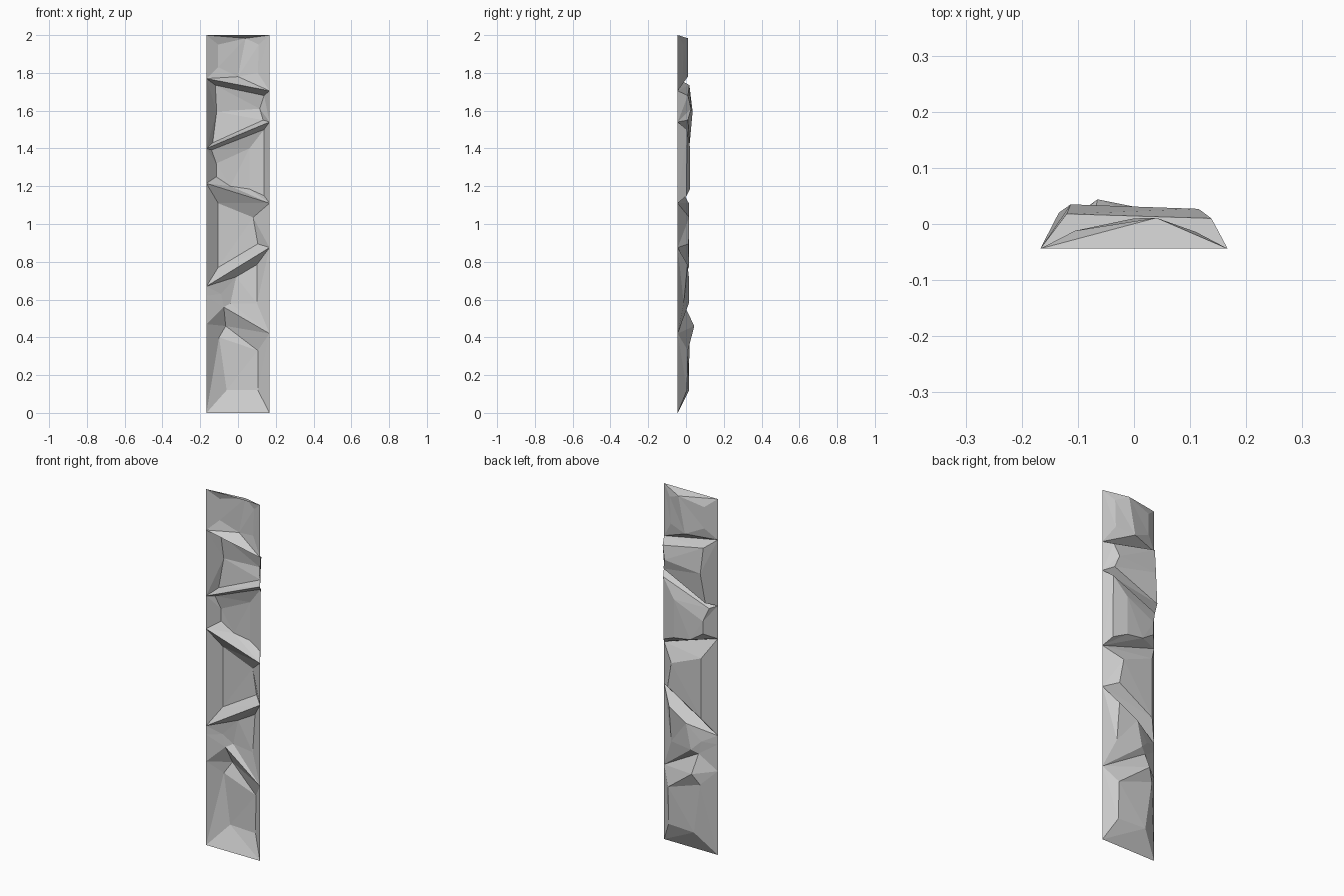
import bpy
import bmesh
from mathutils import Vector
from mathutils.geometry import delaunay_2d_cdt

if "Cube" in bpy.data.objects:
    bpy.data.objects.remove(bpy.data.objects["Cube"])

W, BACK = 0.167, -0.044   # half width, depth of the open rim


def stone(name, rim, crown, extra=()):
    """Open faceted shell: outer rim loop, raised crown loop, optional loose points."""
    pts = list(rim) + list(crown) + list(extra)
    flat = [Vector((p[0], p[2])) for p in pts]
    n, m = len(rim), len(crown)
    edges = [(i, (i + 1) % n) for i in range(n)]
    edges += [(n + i, n + (i + 1) % m) for i in range(m)]
    co, _, faces, orig, _, _ = delaunay_2d_cdt(flat, edges, [], 1, 1e-5)
    bm = bmesh.new()
    vs = [bm.verts.new((c.x, pts[o[0]][1] if o else BACK, c.y)) for c, o in zip(co, orig)]
    for f in faces:
        face = bm.faces.new([vs[i] for i in f])
        face.normal_update()
        if face.normal.y < 0:
            face.normal_flip()
    # merge coplanar facets
    bmesh.ops.dissolve_limit(bm, angle_limit=0.02, verts=bm.verts, edges=bm.edges)
    me = bpy.data.meshes.new(name)
    bm.to_mesh(me)
    bm.free()
    ob = bpy.data.objects.new(name, me)
    bpy.context.collection.objects.link(ob)


def rim(tl, tr, br, bl):
    """Rim corners from the left and right heights of the bounding grooves."""
    return [(-W, BACK, tl), (W, BACK, tr), (W, BACK, br), (-W, BACK, bl)]


# Stones from top to bottom, each point is (x, y, z)
stone("top_stone", rim(2, 2, 1.705, 1.77),
      [(-.105, -.012, 1.95), (.04, .011, 1.983), (.11, -.014, 1.95),
       (.105, -.015, 1.80), (0, .010, 1.78), (-.105, -.012, 1.83)])

stone("upper_stone", rim(1.77, 1.705, 1.54, 1.40),
      [(-.12, .018, 1.735), (.138, .010, 1.68), (.115, .027, 1.61),
       (.133, .010, 1.55), (-.134, .020, 1.43), (-.113, .035, 1.595)])

stone("upper_middle_stone", rim(1.40, 1.54, 1.11, 1.215),
      [(-.14, -.005, 1.392), (.138, .005, 1.50), (.138, .003, 1.15),
       (.06, .021, 1.185), (-.04, .021, 1.20), (-.115, .014, 1.25),
       (-.115, .014, 1.32)],
      [(.06, .022, 1.40)])

stone("middle_stone", rim(1.215, 1.11, .875, .67),
      [(-.105, .015, 1.11), (.08, .017, 1.035), (.105, .014, .895),
       (.01, .016, .885), (-.105, .015, .77)])

# Notch shared by the two lowest stones
notch = (-.075, -.005, .56)
stone("lower_middle_stone",
      [(-W, BACK, .67), (W, BACK, .875), (W, BACK, .42), notch, (-W, BACK, .62)],
      [(-.01, .015, .72), (.10, .008, .785), (.10, -.012, .58),
       (-.04, .015, .58), (-.09, -.008, .63)])

stone("bottom_stone",
      [(-W, BACK, .62), notch, (W, BACK, .42), (W, BACK, 0), (-W, BACK, 0),
       (-W, BACK, .47)],
      [(-.065, .044, .46), (.105, .010, .33), (.105, .005, .12),
       (-.06, .016, .12), (-.10, .018, .40)])
